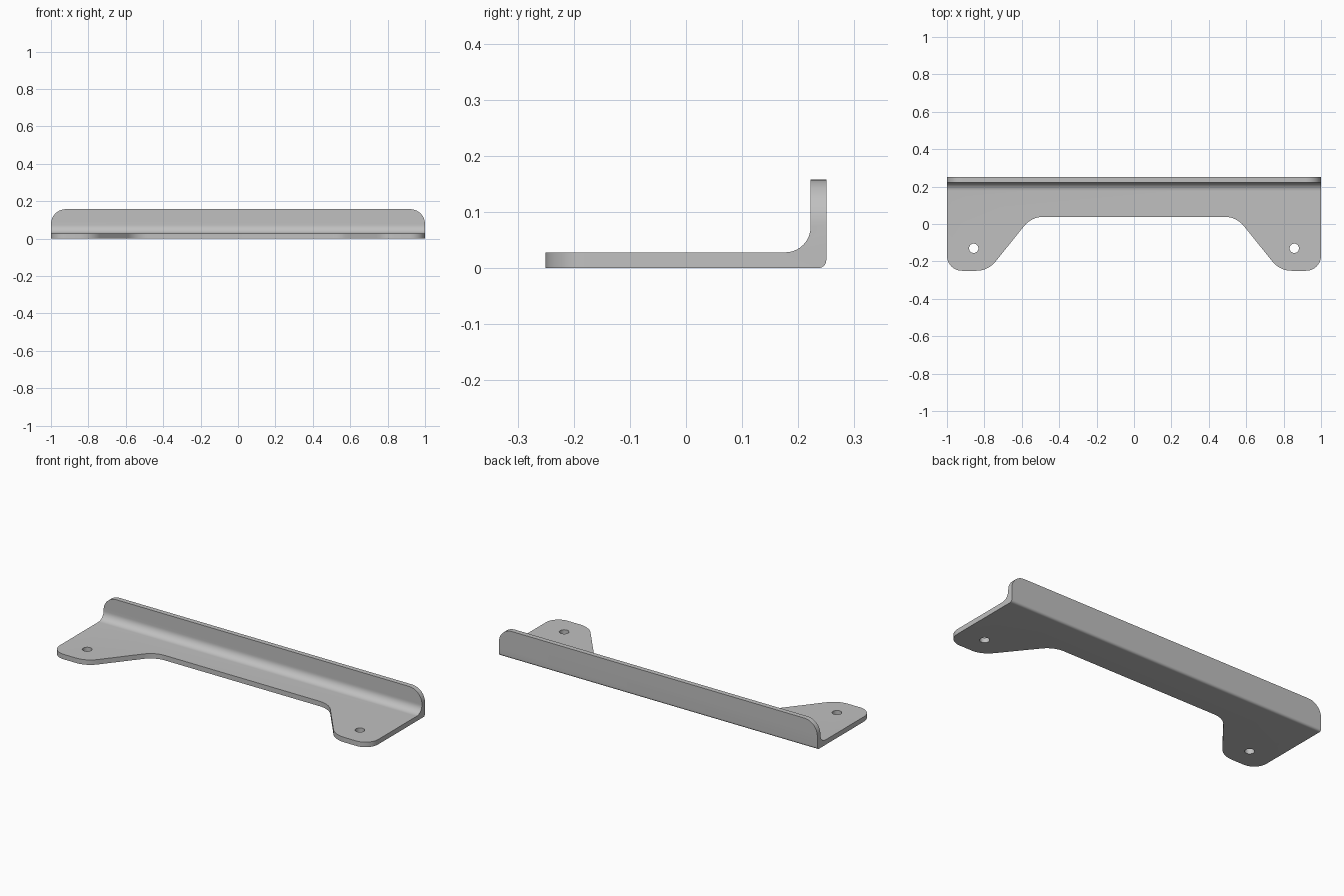
import bpy, bmesh, math
from mathutils import Vector

if "Cube" in bpy.data.objects:
    bpy.data.objects.remove(bpy.data.objects["Cube"])


def fillet(corners, seg=10):
    """Round each (a, b, radius) corner of a closed outline."""
    out = []
    n = len(corners)
    for i, (a, b, r) in enumerate(corners):
        p = Vector((a, b))
        if r == 0:
            out.append(p)
            continue
        u = (Vector(corners[i - 1][:2]) - p).normalized()
        v = (Vector(corners[(i + 1) % n][:2]) - p).normalized()
        half = u.angle(v) / 2
        t = r / math.tan(half)
        c = p + (u + v).normalized() * (r / math.sin(half))
        s, e = p + u * t - c, p + v * t - c
        a0 = math.atan2(s.y, s.x)
        da = math.atan2(e.y, e.x) - a0
        da = (da + math.pi) % (2 * math.pi) - math.pi
        out += [c + Vector((math.cos(a0 + da * k / seg), math.sin(a0 + da * k / seg))) * r
                for k in range(seg + 1)]
    return out


def prism(name, outline, lo, hi, place):
    """Extrude an outline between two depths; place maps (a, b, depth) to xyz."""
    bm = bmesh.new()
    ends = [[bm.verts.new(place(p.x, p.y, d)) for p in outline] for d in (lo, hi)]
    for ring in ends:
        bm.faces.new(ring)
    n = len(outline)
    for i in range(n):
        j = (i + 1) % n
        bm.faces.new((ends[0][i], ends[0][j], ends[1][j], ends[1][i]))
    bmesh.ops.recalc_face_normals(bm, faces=bm.faces)
    mesh = bpy.data.meshes.new(name)
    bm.to_mesh(mesh)
    bm.free()
    ob = bpy.data.objects.new(name, mesh)
    bpy.context.collection.objects.link(ob)
    return ob


def cut(target, tool, operation):
    tool.hide_render = True
    mod = target.modifiers.new("cut", 'BOOLEAN')
    mod.operation = operation
    mod.solver = 'EXACT'
    mod.object = tool
    bpy.context.view_layer.objects.active = target
    bpy.ops.object.modifier_apply(modifier=mod.name)
    bpy.data.objects.remove(tool)


def along_x(a, b, d): return (d, a, b)
def along_y(a, b, d): return (a, d, b)
def along_z(a, b, d): return (a, b, d)


# Bent sheet: L-shaped section with rounded inner and outer bend
section = fillet([(-0.3, 0, 0), (0.25, 0, 0.014), (0.25, 0.2, 0),
                  (0.222, 0.2, 0), (0.222, 0.028, 0.045), (-0.3, 0.028, 0)])
bracket = prism("angle_bracket", section, -1.1, 1.1, along_x)

# Plan shape: two mounting ears with sloped inner edges
right = [(0.548, 0.038, 0.13), (0.78, -0.25, 0.13), (1, -0.25, 0.08), (1, 0.4, 0)]
left = [(-x, y, r) for x, y, r in reversed(right)]
cut(bracket, prism("plan_cutter", fillet(right + left), -0.1, 0.3, along_z), 'INTERSECT')

# Upright flange with rounded upper corners
front = fillet([(-1, -0.1, 0), (1, -0.1, 0), (1, 0.158, 0.08), (-1, 0.158, 0.08)])
cut(bracket, prism("flange_cutter", front, -0.4, 0.4, along_y), 'INTERSECT')

# Screw holes in the ears
for side in (-1, 1):
    circle = [Vector((side * 0.857 + 0.025 * math.cos(k * math.pi / 16),
                      -0.13 + 0.025 * math.sin(k * math.pi / 16))) for k in range(32)]
    cut(bracket, prism("hole_cutter", circle, -0.1, 0.1, along_z), 'DIFFERENCE')

# Grey metal finish
grey = bpy.data.materials.new("grey_metal")
grey.diffuse_color = (0.53, 0.53, 0.53, 1)
grey.use_nodes = True
grey.node_tree.nodes["Principled BSDF"].inputs["Base Color"].default_value = grey.diffuse_color
bracket.data.materials.clear()
bracket.data.materials.append(grey)
for f in bracket.data.polygons:
    f.material_index = 0
bpy.ops.object.select_all(action='DESELECT')
bracket.select_set(True)
bpy.context.view_layer.objects.active = bracket
bpy.ops.object.shade_smooth_by_angle(angle=math.radians(30))
